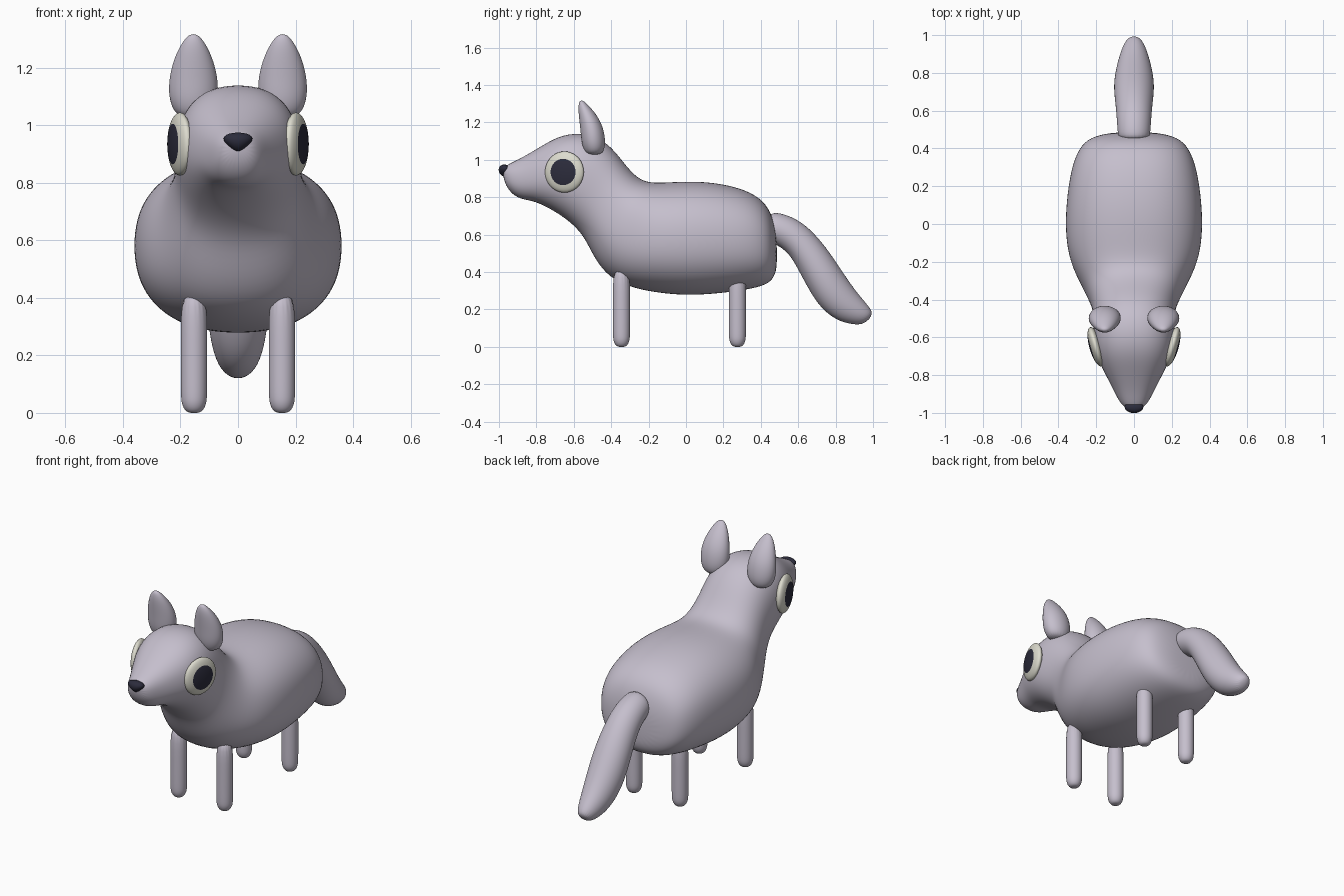
import bpy, bmesh, math
from mathutils import Matrix, Vector


def material(name, rgb):
    m = bpy.data.materials.new(name)
    m.diffuse_color = (*rgb, 1)
    return m


FUR = material("lavender grey fur", (0.56, 0.52, 0.61))
WHITE = material("eye cream", (0.72, 0.71, 0.62))
DARK = material("near black", (0.025, 0.025, 0.045))


def finish(bm, name, mats, subdiv=0):
    bmesh.ops.recalc_face_normals(bm, faces=bm.faces)
    for f in bm.faces:
        f.smooth = True
    me = bpy.data.meshes.new(name)
    bm.to_mesh(me)
    bm.free()
    for m in mats:
        me.materials.append(m)
    ob = bpy.data.objects.new(name, me)
    bpy.context.collection.objects.link(ob)
    if subdiv:
        mod = ob.modifiers.new("smooth", 'SUBSURF')
        mod.levels = mod.render_levels = subdiv
    return ob


def loft(name, rings, x=0.0, power=2.0, n=24):
    """Skin rings given as (y1, z1, y2, z2, half width): two opposite rim points in the side plane."""
    bm = bmesh.new()
    loops = []
    for y1, z1, y2, z2, w in rings:
        mid = Vector((x, (y1 + y2) / 2, (z1 + z2) / 2))
        up = Vector((0, (y1 - y2) / 2, (z1 - z2) / 2))
        loop = []
        for i in range(n):
            a = 2 * math.pi * i / n
            c, s = math.cos(a), math.sin(a)
            u = math.copysign(abs(c) ** (2 / power), c)
            v = math.copysign(abs(s) ** (2 / power), s)
            loop.append(bm.verts.new(mid + Vector((w * u, 0, 0)) + up * v))
        loops.append(loop)
    for a, b in zip(loops, loops[1:]):
        for i in range(n):
            j = (i + 1) % n
            bm.faces.new((a[i], a[j], b[j], b[i]))
    bm.faces.new(loops[0])
    bm.faces.new(loops[-1])
    return finish(bm, name, [FUR], 2)


# Body, neck and head in one skin, rump to muzzle
loft("body_and_head", [
    (0.485, 0.60, 0.488, 0.43, 0.10),
    (0.462, 0.70, 0.472, 0.37, 0.21),
    (0.42, 0.78, 0.43, 0.328, 0.28),
    (0.32, 0.845, 0.32, 0.302, 0.33),
    (0.15, 0.883, 0.15, 0.28, 0.358),
    (0.0, 0.888, 0.0, 0.273, 0.367),
    (-0.12, 0.88, -0.14, 0.285, 0.357),
    (-0.20, 0.88, -0.28, 0.31, 0.325),
    (-0.26, 0.905, -0.41, 0.365, 0.272),
    (-0.32, 0.97, -0.49, 0.47, 0.235),
    (-0.38, 1.05, -0.54, 0.58, 0.217),
    (-0.46, 1.122, -0.60, 0.65, 0.216),
    (-0.57, 1.148, -0.68, 0.71, 0.215),
    (-0.68, 1.13, -0.76, 0.755, 0.190),
    (-0.78, 1.07, -0.82, 0.78, 0.150),
    (-0.88, 1.01, -0.89, 0.79, 0.106),
    (-0.945, 0.98, -0.94, 0.825, 0.078),
    (-0.985, 0.955, -0.972, 0.88, 0.042),
], power=2.3)

# Tail, drooping backwards
loft("tail", [
    (0.44, 0.71, 0.45, 0.56, 0.080),
    (0.48, 0.722, 0.48, 0.548, 0.087),
    (0.57, 0.697, 0.55, 0.503, 0.092),
    (0.66, 0.637, 0.60, 0.413, 0.098),
    (0.75, 0.533, 0.655, 0.308, 0.107),
    (0.822, 0.425, 0.715, 0.212, 0.106),
    (0.905, 0.30, 0.80, 0.142, 0.088),
    (0.978, 0.218, 0.89, 0.118, 0.062),
    (1.004, 0.175, 0.955, 0.120, 0.032),
])

for side, sx in (("left", 1), ("right", -1)):
    # Ear, a pointed leaf tipped forward
    loft(side + "_ear", [
        (-0.570, 1.316, -0.552, 1.320, 0.014),
        (-0.577, 1.28, -0.525, 1.295, 0.041),
        (-0.572, 1.22, -0.483, 1.25, 0.067),
        (-0.565, 1.16, -0.448, 1.19, 0.084),
        (-0.560, 1.10, -0.433, 1.13, 0.088),
        (-0.550, 1.06, -0.430, 1.07, 0.078),
        (-0.530, 1.025, -0.45, 1.025, 0.05),
    ], x=sx * 0.155, n=20)

    # Legs, capsules with rounded feet
    for place, y in (("front", -0.345), ("rear", 0.275)):
        loft(f"{side}_{place}_leg", [
            (y - r, z, y + r, z, r) for z, r in
            ((-0.001, 0.018), (0.010, 0.034), (0.035, 0.045),
             (0.07, 0.047), (0.25, 0.047), (0.43, 0.047))
        ], x=sx * 0.153, n=16)

    # Eye, a flattened ball whose outer cap is the pupil
    bm = bmesh.new()
    bmesh.ops.create_uvsphere(bm, u_segments=36, v_segments=18, radius=1)
    for f in bm.faces:
        f.material_index = int(f.calc_center_median().z > math.cos(math.radians(40)))
    turn = Vector((sx * math.cos(0.28), -math.sin(0.28), 0)).to_track_quat('Z', 'Y')
    bm.transform(Matrix.Translation((sx * 0.202, -0.65, 0.935))
                 @ turn.to_matrix().to_4x4()
                 @ Matrix.Diagonal((0.108, 0.110, 0.034, 1)))
    finish(bm, side + "_eye", [WHITE, DARK])

# Nose, a ball narrowed towards the bottom
bm = bmesh.new()
bmesh.ops.create_uvsphere(bm, u_segments=24, v_segments=14, radius=1)
for v in bm.verts:
    x, y, z = v.co
    taper = 0.78 + 0.4 * z
    v.co = (x * 0.058 * taper, -0.966 + y * 0.035 - z * 0.006, 0.941 + z * 0.034)
finish(bm, "nose", [DARK])
